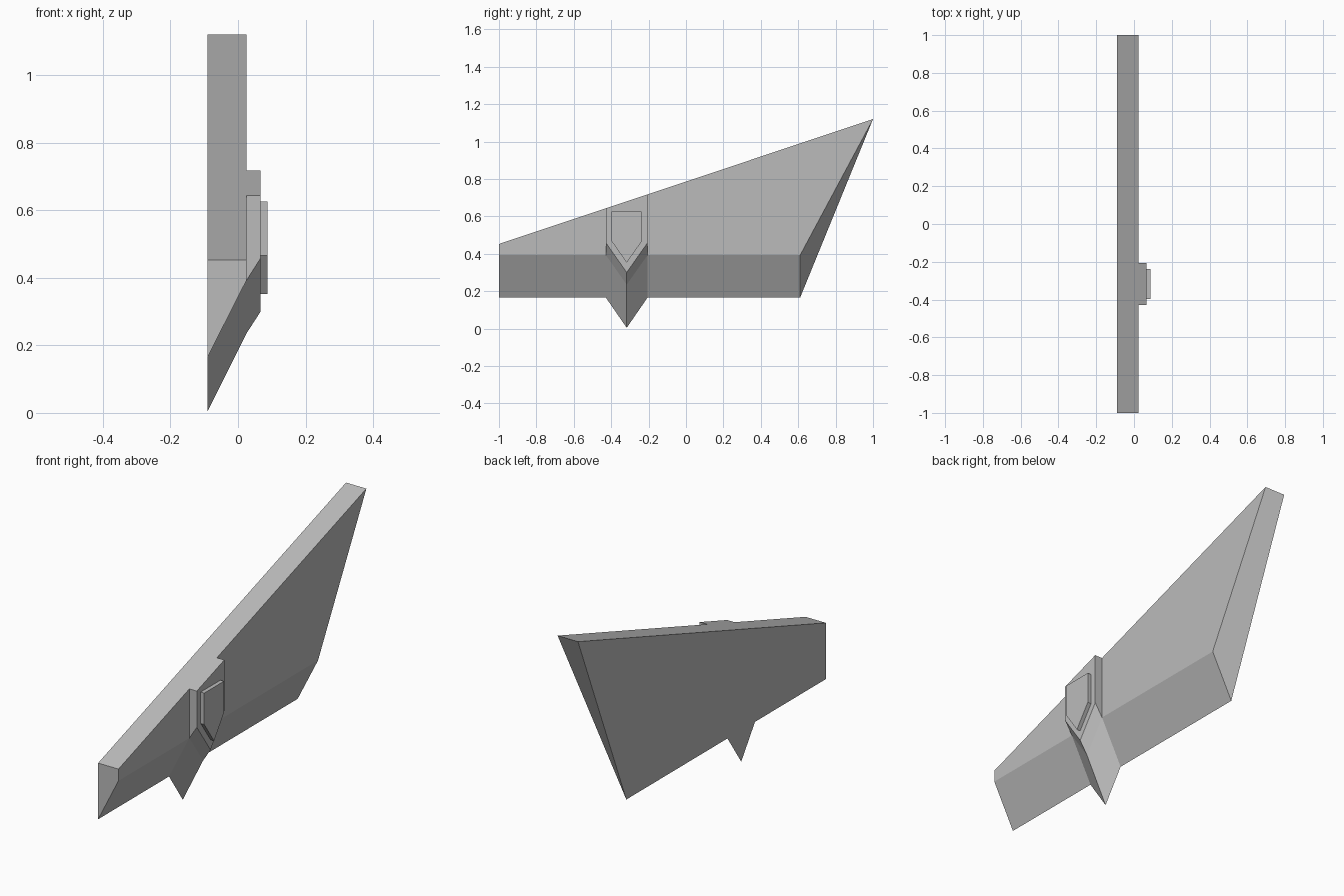
import bpy
import bmesh

cube = bpy.data.objects.get("Cube")
if cube:
    bpy.data.objects.remove(cube, do_unlink=True)

# Single plain grey
grey = bpy.data.materials.new("light_grey")
grey.use_nodes = True
colour = (0.5, 0.5, 0.5, 1)
grey.diffuse_color = colour
grey.node_tree.nodes["Principled BSDF"].inputs["Base Color"].default_value = colour

BACK, FACE, RIB, PLATE = -0.09, 0.025, 0.067, 0.087   # layers along x
FRONT_Y, REAR_Y = -0.428, -0.206                      # rib edges
MID_Y = (FRONT_Y + REAR_Y) / 2


def top_z(y):
    """Height of the sloping upper edge."""
    return 0.452 + 0.334 * (y + 1)


def loft(name, sections):
    """Join (x, [(y, z), ...]) sections into a closed solid."""
    bm = bmesh.new()
    rings = [[bm.verts.new((x, y, z)) for y, z in pts] for x, pts in sections]
    for a, b in zip(rings, rings[1:]):
        for i in range(len(a)):
            j = (i + 1) % len(a)
            bm.faces.new((a[i], a[j], b[j], b[i]))
    bm.faces.new(rings[0][::-1])
    bm.faces.new(rings[-1])
    bmesh.ops.recalc_face_normals(bm, faces=bm.faces)
    mesh = bpy.data.meshes.new(name)
    bm.to_mesh(mesh)
    bm.free()
    mesh.materials.append(grey)
    obj = bpy.data.objects.new(name, mesh)
    bpy.context.collection.objects.link(obj)
    return obj


def blade_outline(bottom):
    return [(-1, bottom), (0.61, bottom), (1, top_z(1)), (-1, top_z(-1))]


def vee(side, tip):
    return [(FRONT_Y, side), (MID_Y, tip), (REAR_Y, side)]


def rib_outline(side, tip):
    return vee(side, tip) + [(REAR_Y, top_z(REAR_Y)), (FRONT_Y, top_z(FRONT_Y))]


# Main blade with its chamfered lower edge
loft("blade", [(BACK, blade_outline(0.165)), (FACE, blade_outline(0.392))])

# Pointed keel below the chamfer
loft("keel", [(BACK, vee(0.165, 0.004)), (FACE, vee(0.392, 0.235))])

# Raised rib on the outer face
loft("rib", [(FACE, rib_outline(0.392, 0.235)), (RIB, rib_outline(0.458, 0.30))])

# Small shield-shaped plate on the rib
shield = [(MID_Y - 0.08, 0.466), (MID_Y, 0.352), (MID_Y + 0.08, 0.466),
          (MID_Y + 0.08, 0.626), (MID_Y - 0.08, 0.626)]
loft("shield_plate", [(RIB, shield), (PLATE, shield)])
